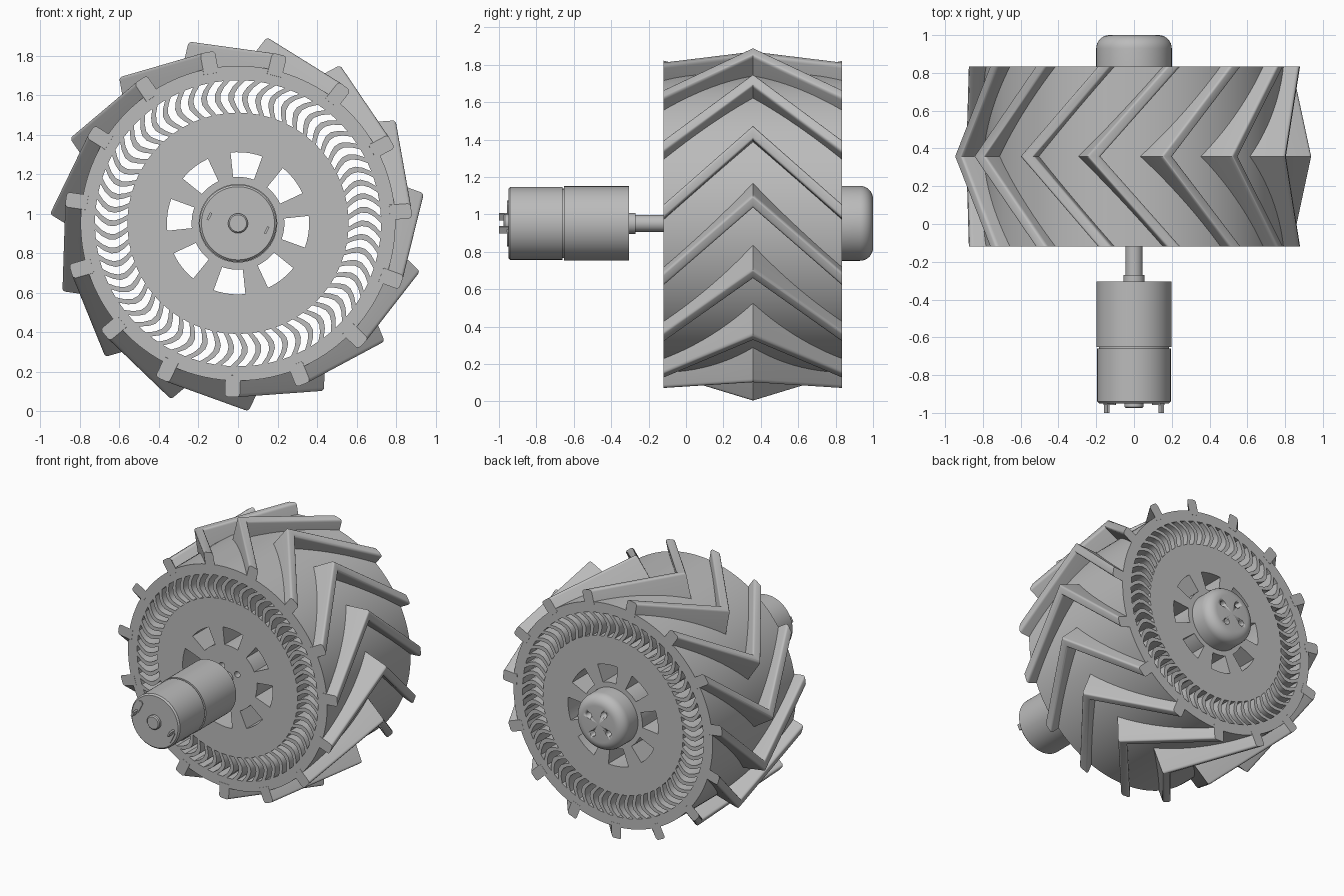
import bpy, bmesh, math
from mathutils import Vector, Matrix

if "Cube" in bpy.data.objects:
    bpy.data.objects.remove(bpy.data.objects["Cube"])

AXLE = Vector((0, 0, 0.952))
FRONT, MID, BACK = -0.12, 0.358, 0.835

grey = bpy.data.materials.new("plain grey")
grey.use_nodes = True
grey.diffuse_color = (0.5, 0.5, 0.5, 1)
grey.node_tree.nodes["Principled BSDF"].inputs["Base Color"].default_value = (0.5, 0.5, 0.5, 1)


def place(name, mesh):
    """Add a mesh on the axle with the shared material and smooth shading."""
    ob = bpy.data.objects.new(name, mesh)
    bpy.context.scene.collection.objects.link(ob)
    if not mesh.materials:
        mesh.materials.append(grey)
    ob.location = AXLE
    bpy.ops.object.select_all(action='DESELECT')
    ob.select_set(True)
    bpy.context.view_layer.objects.active = ob
    bpy.ops.object.shade_smooth_by_angle(angle=math.radians(30))
    return ob


def finish(name, bm):
    bmesh.ops.remove_doubles(bm, verts=bm.verts, dist=0.0002)
    bmesh.ops.recalc_face_normals(bm, faces=bm.faces)
    mesh = bpy.data.meshes.new(name)
    bm.to_mesh(mesh)
    bm.free()
    return place(name, mesh)


def lathe(name, profile):
    """Spin (radius, y) points around the axle."""
    bm = bmesh.new()
    vs = [bm.verts.new((r, y, 0)) for r, y in profile]
    es = [bm.edges.new(pair) for pair in zip(vs, vs[1:])]
    bmesh.ops.spin(bm, geom=vs + es, cent=(0, 0, 0), axis=(0, 1, 0),
                   angle=math.tau, steps=72)
    return finish(name, bm)


def polar(r, a):
    return (r * math.cos(a), r * math.sin(a))


def extrude_outline(name, loops, y0, y1):
    """Extrude an outline with holes between two y positions."""
    cu = bpy.data.curves.new(name + "_outline", 'CURVE')
    cu.dimensions, cu.fill_mode = '2D', 'BOTH'
    cu.extrude = (y1 - y0) / 2
    for loop in loops:
        sp = cu.splines.new('POLY')
        sp.points.add(len(loop) - 1)
        sp.use_cyclic_u = True
        for p, (x, z) in zip(sp.points, loop):
            p.co = (x, z, 0, 1)
    tmp = bpy.data.objects.new(name + "_outline", cu)
    bpy.context.scene.collection.objects.link(tmp)
    bpy.context.view_layer.update()
    dg = bpy.context.evaluated_depsgraph_get()
    mesh = bpy.data.meshes.new_from_object(tmp.evaluated_get(dg))
    bpy.data.objects.remove(tmp)
    bm = bmesh.new()
    bm.from_mesh(mesh)
    bm.transform(Matrix.Translation((0, (y0 + y1) / 2, 0)) @ Matrix.Rotation(math.pi / 2, 4, 'X'))
    return finish(name, bm)


def circle(r, n, cx=0, cz=0):
    return [(cx + r * math.cos(math.tau * i / n), cz + r * math.sin(math.tau * i / n))
            for i in range(n)]


# Wheel body: curved vent slots, hub windows and bolt holes
loops = [circle(0.797, 120)]
SLOTS = 58
for k in range(SLOTS):
    a = math.tau * k / SLOTS
    half = 0.29 * math.tau / SLOTS
    arc = [i / 5 for i in range(6)]
    edge = [(0.56 + 0.164 * t, a + 0.07 * math.sin(math.pi * t) - 0.03 * t) for t in arc]
    loops.append([polar(r, b - half) for r, b in edge]
                 + [polar(r, b + half) for r, b in reversed(edge)])
for k in range(8):
    a = math.radians(83 + 45 * k)
    fan = [a + math.radians(13) * i / 3 for i in range(-3, 4)]
    loops.append([polar(0.36, b) for b in fan] + [polar(0.235, b) for b in reversed(fan)])
BOLTS = [polar(0.09, math.radians(30 + 90 * k)) for k in range(4)]
loops += [circle(0.022, 16, *c) for c in BOLTS]
extrude_outline("wheel_body", loops, FRONT + 0.001, BACK - 0.001)


# Chevron treads: a rounded bar sheared out to the middle and back
def tread_section(y, shift, top, bottom):
    half, f = 0.038, 0.018
    pts = [(-half, bottom)]
    for side, start in ((-1, math.pi), (1, math.pi / 2)):
        for i in range(5):
            b = start - math.pi / 2 * i / 4
            pts.append((side * (half - f) + f * math.cos(b), top - f + f * math.sin(b)))
    pts.append((half, bottom))
    return [(x - shift, y, z) for x, z in pts]


bm = bmesh.new()
rings = [[bm.verts.new(p) for p in tread_section(*s)] for s in (
    (FRONT, 0, 0.88, 0.77), (MID, 0.425, 0.835, 0.64), (BACK, 0, 0.88, 0.77))]
for r0, r1 in zip(rings, rings[1:]):
    for i in range(len(r0)):
        j = (i + 1) % len(r0)
        bm.faces.new((r0[i], r0[j], r1[j], r1[i]))
bm.faces.new(rings[0])
bm.faces.new(rings[-1])
first = finish("tread_1", bm)
first.rotation_euler.y = math.radians(13.9)
for k in range(1, 15):
    ob = place(f"tread_{k + 1}", first.data)
    ob.rotation_euler.y = math.radians(13.9 + 24 * k)

# Rounded hub cap with bolt holes
cap = [(0, BACK - 0.01), (0.2, BACK - 0.01)]
cap += [(0.13 + 0.07 * math.cos(b), 0.93 + 0.07 * math.sin(b))
        for b in (math.pi / 2 * i / 8 for i in range(9))]
hub = lathe("hub_cap", cap + [(0, 1.0)])
for k, (x, z) in enumerate(BOLTS):
    bm = bmesh.new()
    bmesh.ops.create_cone(bm, cap_ends=True, segments=16, radius1=0.022, radius2=0.022,
                          depth=0.3, matrix=Matrix.Translation((x, 1.03, z))
                          @ Matrix.Rotation(math.pi / 2, 4, 'X'))
    cutter = finish(f"bolt_cutter_{k + 1}", bm)
    cutter.hide_render = True
    cutter.hide_set(True)
    cutter.display_type = 'WIRE'
    mod = hub.modifiers.new("bolt_hole", 'BOOLEAN')
    mod.object, mod.operation, mod.solver = cutter, 'DIFFERENCE', 'EXACT'

# Motor, gearbox and drive shaft
lathe("motor_can", [(0, -0.95), (0.185, -0.95), (0.195, -0.94), (0.195, -0.66),
                    (0.185, -0.66), (0.185, -0.65), (0, -0.65)])
lathe("gearbox", [(0, -0.651), (0.199, -0.651), (0.199, -0.305), (0, -0.305)])
lathe("shaft_collar", [(0, -0.31), (0.056, -0.31), (0.056, -0.27), (0, -0.27)])
lathe("drive_shaft", [(0, -0.28), (0.045, -0.28), (0.045, -0.11), (0, -0.11)])
lathe("rear_bearing", [(0, -0.94), (0.05, -0.94), (0.05, -0.968), (0.043, -0.975), (0, -0.975)])

# Motor end details: slot plates and terminals
for side, s in (("right", -1), ("left", 1)):
    d = Vector((math.cos(1.1), math.sin(1.1)))
    c = Vector((0.128, -0.076)) * s
    n = Vector((-d.y, d.x))
    pill = []
    for base, end in ((-math.pi / 2, 1), (math.pi / 2, -1)):
        for i in range(7):
            b = base + math.pi * i / 6
            p = c + d * (0.032 * end + 0.018 * math.cos(b)) + n * 0.018 * math.sin(b)
            pill.append((p.x, p.y))
    extrude_outline(f"{side}_slot_plate", [pill], -0.957, -0.948)
    tip = Vector((0.145, -0.035)) * s
    prong = [tip + d * u + n * v for u, v in ((-0.02, -0.006), (0.02, -0.006),
                                              (0.02, 0.006), (-0.02, 0.006))]
    extrude_outline(f"{side}_terminal", [[(p.x, p.y) for p in prong]], -1.0, -0.94)
